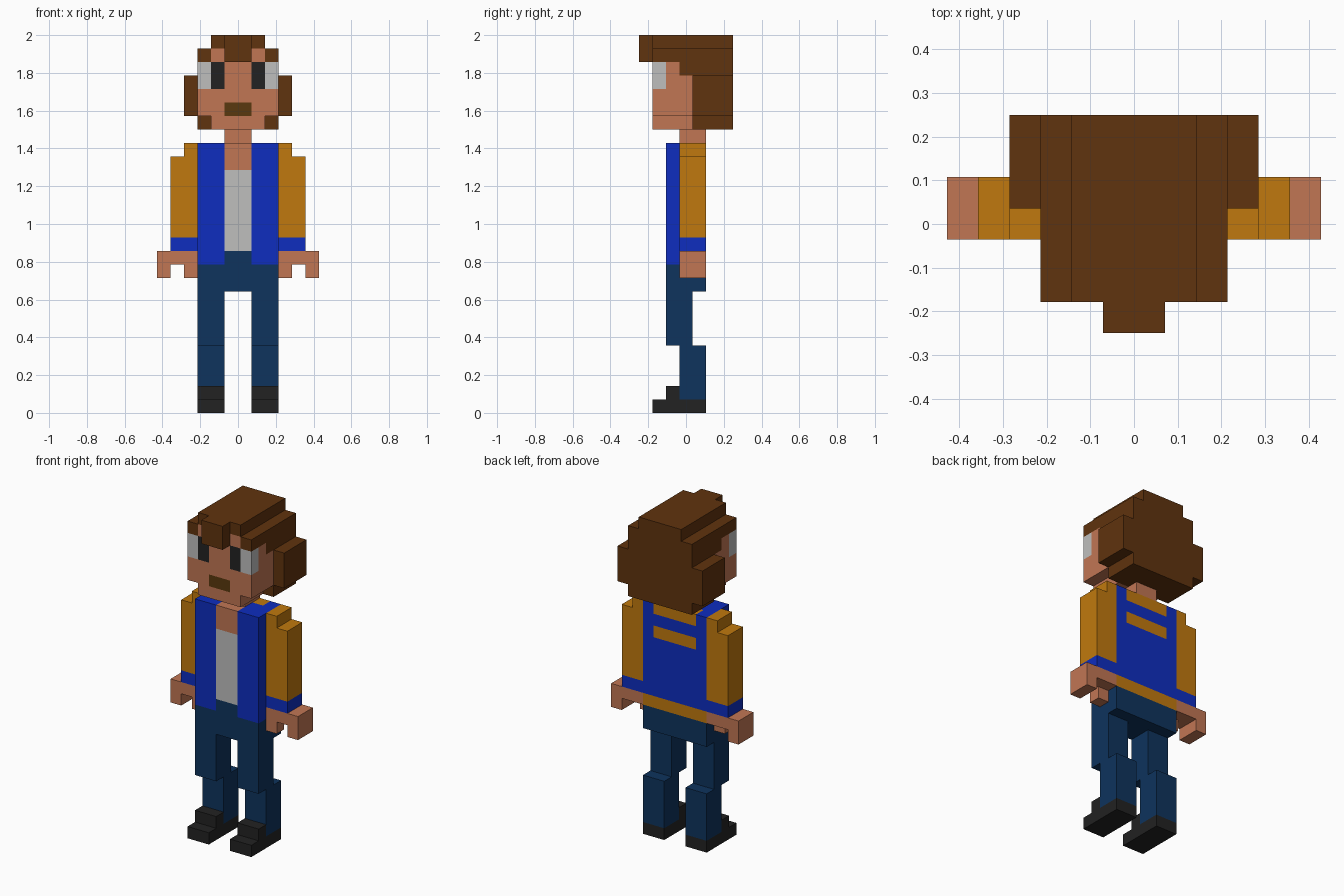
import bpy
import bmesh
from mathutils import Vector

cube = bpy.data.objects.get("Cube")
if cube:
    bpy.data.objects.remove(cube, do_unlink=True)

UNIT = 2 / 28       # edge of one block
MID_Y = 3.5         # middle of the depth, in blocks


def material(name, *rgb):
    """Flat material from 0-255 display values."""
    lin = [((c / 255 + 0.055) / 1.055) ** 2.4 for c in rgb]
    mat = bpy.data.materials.new(name)
    mat.use_nodes = True
    mat.diffuse_color = (*lin, 1)
    bsdf = next(n for n in mat.node_tree.nodes if n.type == 'BSDF_PRINCIPLED')
    bsdf.inputs["Base Color"].default_value = (*lin, 1)
    bsdf.inputs["Roughness"].default_value = 0.9
    return mat


skin = material("skin", 193, 118, 84)
brown = material("hair_brown", 96, 51, 14)
lip = material("mouth_brown", 90, 56, 14)
white = material("white", 191, 191, 190)
black = material("black", 34, 34, 34)
blue = material("jacket_blue", 14, 45, 191)
gold = material("jacket_gold", 192, 121, 14)
denim = material("denim", 14, 51, 93)


def paint_region(bm, index, xs, ys, zs):
    """Cut the mesh along a block region and colour the faces inside it."""
    spans = (xs, ys, zs)
    for axis, span in enumerate(spans):
        normal = Vector((0, 0, 0))
        normal[axis] = 1
        for value in span:
            bmesh.ops.bisect_plane(bm, geom=bm.verts[:] + bm.edges[:] + bm.faces[:],
                                   dist=1e-4, plane_co=normal * value, plane_no=normal)
    for face in bm.faces:
        c = face.calc_center_median()
        if all(s[0] - 1e-3 < c[i] < s[1] + 1e-3 for i, s in enumerate(spans)):
            face.material_index = index


def prism(name, mat, outline, axis, span, mirror=False, paint=()):
    """Extrude an outline, (y, z) along x or (x, z) along y, in block units."""
    bm = bmesh.new()
    lo, hi = span
    base = [bm.verts.new((lo, a, b) if axis == 'x' else (a, lo, b)) for a, b in outline]
    face = bm.faces.new(base)
    moved = bmesh.ops.extrude_face_region(bm, geom=[face])["geom"]
    step = (hi - lo, 0, 0) if axis == 'x' else (0, hi - lo, 0)
    bmesh.ops.translate(bm, vec=step, verts=[v for v in moved if isinstance(v, bmesh.types.BMVert)])
    bmesh.ops.recalc_face_normals(bm, faces=bm.faces[:])

    mesh = bpy.data.meshes.new(name)
    mesh.materials.append(mat)
    for colour, *region in paint:
        if colour.name not in mesh.materials:
            mesh.materials.append(colour)
        paint_region(bm, mesh.materials.find(colour.name), *region)
    for v in bm.verts:
        v.co = (v.co.x * UNIT, (v.co.y - MID_Y) * UNIT, v.co.z * UNIT)
    bm.to_mesh(mesh)
    bm.free()
    obj = bpy.data.objects.new(name, mesh)
    bpy.context.collection.objects.link(obj)
    if mirror:
        obj.modifiers.new("Mirror", 'MIRROR')
    return obj


def box(name, mat, xs, ys, zs, **options):
    (x0, x1), (z0, z1) = xs, zs
    return prism(name, mat, [(x0, z0), (x1, z0), (x1, z1), (x0, z1)], 'y', ys, **options)


def symmetric(half):
    return half + [(-x, z) for x, z in reversed(half)]


# Shoes and bent trouser legs
prism("shoes", black, [(1, 0), (5, 0), (5, 1), (3, 1), (3, 2), (2, 2), (2, 1), (1, 1)],
      'x', (1, 3), mirror=True)
prism("trouser_legs", denim, [(3, 1), (5, 1), (5, 5), (4, 5), (4, 9), (2, 9), (2, 5), (3, 5)],
      'x', (1, 3), mirror=True)
box("hips", denim, (-3, 3), (2, 5), (9, 11))

# Torso: open jacket over a shirt, gold hem, back stripe and collar
middle, stripe, front, back = (-1, 1), (-2, 2), (2, 3), (4, 5)
box("jacket", blue, (-3, 3), (2, 5), (11, 20), paint=[
    (denim, middle, front, (11, 12)),
    (white, middle, front, (12, 18)),
    (skin, middle, front, (18, 20)),
    (gold, (-3, 3), back, (11, 12)),
    (gold, stripe, back, (17, 18)),
    (gold, stripe, back, (19, 20)),
])
box("neck", skin, middle, (3, 5), (20, 21))

# Arms
arm = (3, 5)
prism("sleeves", gold, [(3, 13), (5, 13), (5, 19), (4, 19), (4, 20), (3, 20)],
      'y', arm, mirror=True)
box("cuffs", blue, (3, 5), arm, (12, 13), mirror=True)
prism("hands", skin, [(3, 11), (5, 11), (5, 10), (6, 10), (6, 12), (3, 12)],
      'y', arm, mirror=True)
box("thumbs", skin, (3, 4), (3, 4), (10, 11), mirror=True)

# Head with eyes, mouth and sideburns
face_depth, eye_height = (1, 4), (24, 26)
features = [(lip, middle, (1, 1), (22, 23))]
for side in (-1, 1):
    features += [
        (white, sorted((2 * side, 3 * side)), (1, 2), eye_height),
        (black, sorted((side, 2 * side)), (1, 1), eye_height),
        (brown, (3 * side, 3 * side), (3, 4), (25, 26)),
    ]
box("face", skin, (-3, 3), face_depth, (22, 26), paint=features)
box("chin", skin, (-2, 2), face_depth, (21, 22))
box("forehead", skin, (-2, 2), face_depth, (26, 27))

# Hair
prism("hair_back", brown,
      symmetric([(3, 21), (3, 22), (4, 22), (4, 25), (3, 25), (3, 27), (2, 27), (2, 28)]),
      'y', (4, 7))
box("hair_top", brown, (-2, 2), face_depth, (27, 28))
box("hair_temples", brown, (2, 3), face_depth, (26, 27), mirror=True)
box("fringe", brown, middle, (0, 1), (26, 28))
